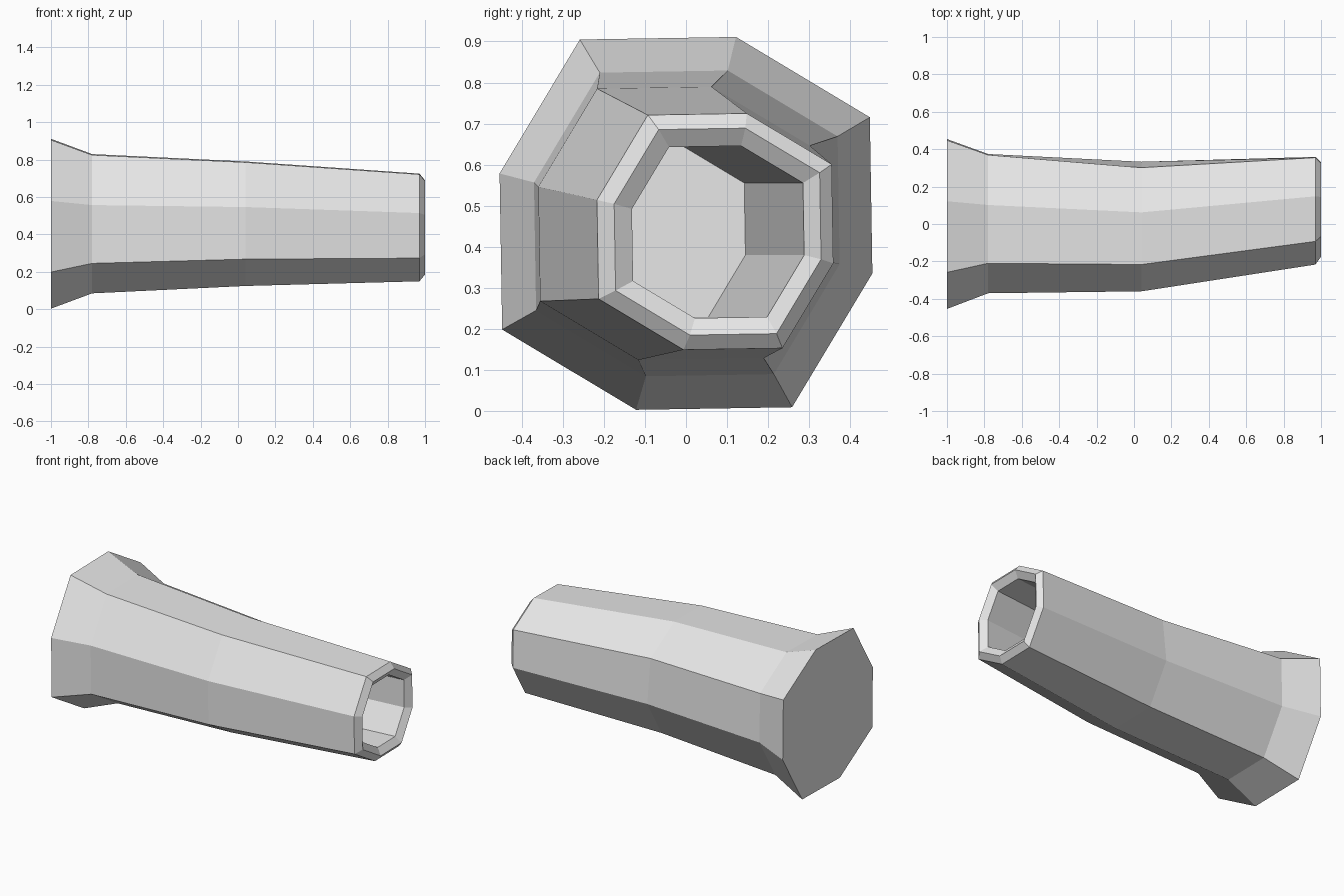
import bpy, bmesh
from math import cos, sin, radians

cube = bpy.data.objects.get("Cube")
if cube:
    bpy.data.objects.remove(cube, do_unlink=True)

grey = bpy.data.materials.new("light_grey")
grey.use_nodes = True
colour = (0.8, 0.8, 0.8, 1)
grey.diffuse_color = colour
grey.node_tree.nodes["Principled BSDF"].inputs["Base Color"].default_value = colour


def octagon(bm, x, y, z, size, bulge=0):
    """Ring of eight corners across the x axis, with alternating radii."""
    ring = []
    for i in range(8):
        angle = radians(30 + 90 * (i // 2) + 45 * (i % 2))
        r = size * (0.47 if i % 2 else 0.517)
        # the two lower corners on the back side may bulge out
        extra = bulge if i in (6, 7) else 0
        ring.append(bm.verts.new((x, y + r * cos(angle) + extra, z + r * sin(angle))))
    return ring


# Stations: x, centre y, centre z, size, bulge
flare_and_barrel = [
    (-1.0, 0.0, 0.457, 1.0, 0),
    (-0.78, 0.002, 0.457, 0.82, 0),
    (0.04, -0.027, 0.457, 0.733, 0.027),
    (0.97, 0.071, 0.437, 0.634, 0),
]
rim_and_bore = [
    (1.0, 0.077, 0.437, 0.555, 0),
    (0.97, 0.078, 0.436, 0.462, 0),
    (-0.39, -0.065, 0.436, 0.462, 0),
]

# Hollow tube: closed flared end, outer wall, rim, then the bore and its floor
bm = bmesh.new()
rings = [octagon(bm, *s) for s in flare_and_barrel + rim_and_bore]
for a, b in zip(rings, rings[1:]):
    for i in range(8):
        j = (i + 1) % 8
        bm.faces.new((a[i], a[j], b[j], b[i]))
bm.faces.new(rings[0])
bm.faces.new(rings[-1])
bmesh.ops.recalc_face_normals(bm, faces=bm.faces)

mesh = bpy.data.meshes.new("flared_barrel")
bm.to_mesh(mesh)
bm.free()
mesh.materials.append(grey)
barrel = bpy.data.objects.new("flared_barrel", mesh)
bpy.context.collection.objects.link(barrel)
